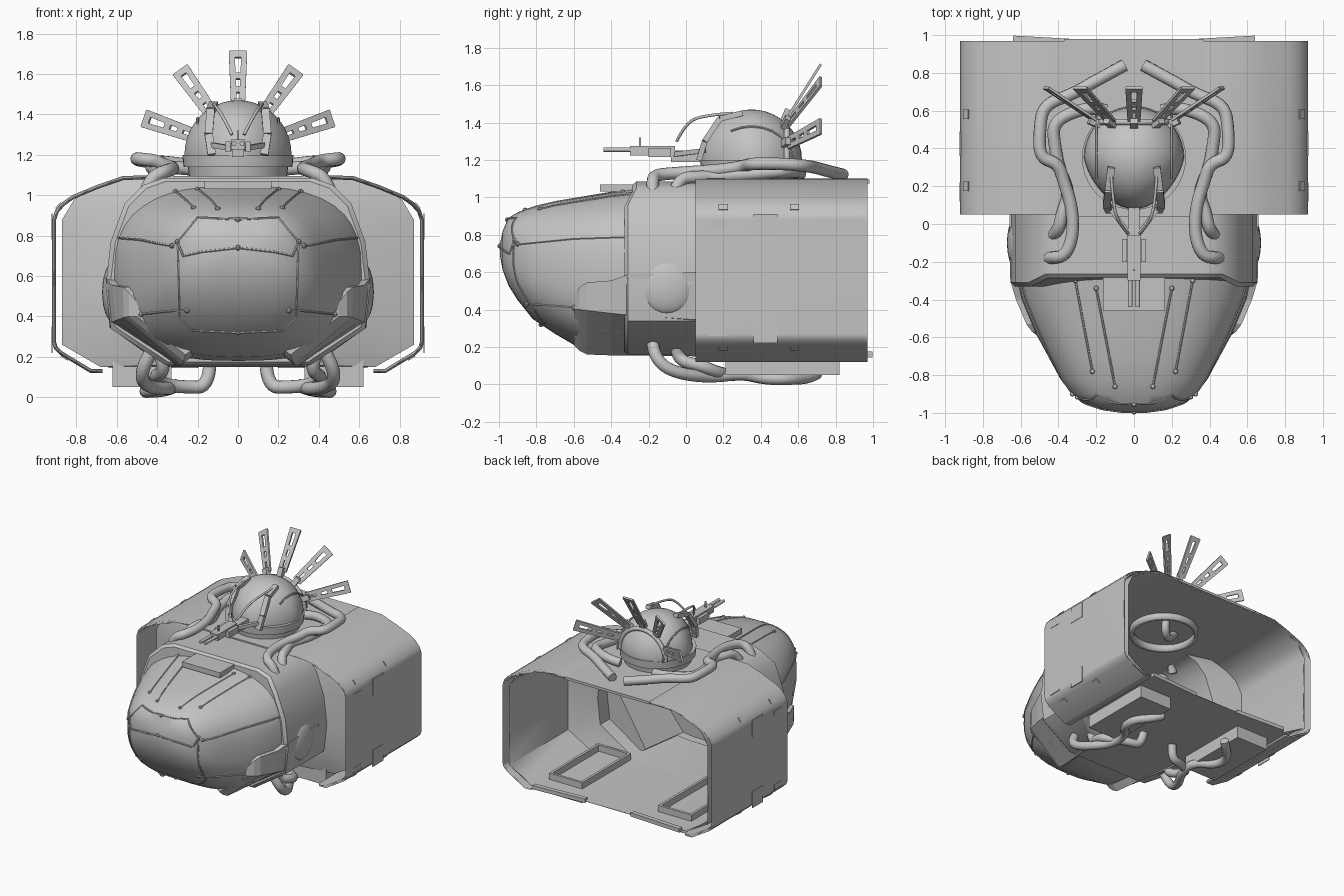
import bpy, bmesh, math
from mathutils import Vector, Matrix
from mathutils.bvhtree import BVHTree

if "Cube" in bpy.data.objects:
    bpy.data.objects.remove(bpy.data.objects["Cube"])

grey = bpy.data.materials.new("plain_grey")
grey.use_nodes = True
grey.diffuse_color = (0.55, 0.55, 0.55, 1)
grey.node_tree.nodes["Principled BSDF"].inputs["Base Color"].default_value = (0.55, 0.55, 0.55, 1)
smooth_parts = []


def finish(name, bm, smooth=False):
    bmesh.ops.recalc_face_normals(bm, faces=bm.faces)
    mesh = bpy.data.meshes.new(name)
    bm.to_mesh(mesh)
    bm.free()
    return add(name, mesh, smooth)


def add(name, mesh, smooth):
    mesh.materials.clear()
    mesh.materials.append(grey)
    ob = bpy.data.objects.new(name, mesh)
    bpy.context.collection.objects.link(ob)
    if smooth:
        smooth_parts.append(ob)
    return ob


def loft_bm(rings, closed=True, cap_start=False, cap_end=False):
    bm = bmesh.new()
    rows = [[bm.verts.new(p) for p in ring] for ring in rings]
    n = len(rows[0])
    for a, b in zip(rows, rows[1:]):
        for i in range(n if closed else n - 1):
            j = (i + 1) % n
            bm.faces.new((a[i], a[j], b[j], b[i]))
    if cap_start:
        bm.faces.new(rows[0])
    if cap_end:
        bm.faces.new(rows[-1])
    return bm


def thicken(ob, amount):
    mod = ob.modifiers.new("thickness", 'SOLIDIFY')
    mod.thickness = amount
    mod.offset = -1


def bar(name, a, b, width, depth, side=(1, 0, 0)):
    """Rectangular bar from a to b; side is its width direction."""
    a, b, side = Vector(a), Vector(b), Vector(side)
    d = (b - a).normalized()
    u = (side - d * side.dot(d)).normalized()
    v = d.cross(u)
    corners = [(-1, -1), (1, -1), (1, 1), (-1, 1)]
    rings = [[p + u * s * width / 2 + v * t * depth / 2 for s, t in corners] for p in (a, b)]
    return finish(name, loft_bm(rings, True, True, True))


def box(name, lo, hi):
    x, y = (lo[0] + hi[0]) / 2, (lo[1] + hi[1]) / 2
    return bar(name, (x, y, lo[2]), (x, y, hi[2]), hi[0] - lo[0], hi[1] - lo[1])


def tube(name, pts, r, soft=True, sides=4):
    cu = bpy.data.curves.new(name, 'CURVE')
    cu.dimensions = '3D'
    cu.bevel_depth, cu.bevel_resolution, cu.use_fill_caps = r, sides, True
    sp = cu.splines.new('NURBS' if soft else 'POLY')
    sp.points.add(len(pts) - 1)
    for q, p in zip(sp.points, pts):
        q.co = (*p, 1)
    if soft:
        sp.use_endpoint_u, sp.order_u, sp.resolution_u = True, 3, 5
    tmp = bpy.data.objects.new(name + "_path", cu)
    bpy.context.collection.objects.link(tmp)
    dg = bpy.context.evaluated_depsgraph_get()
    mesh = bpy.data.meshes.new_from_object(tmp.evaluated_get(dg))
    bpy.data.objects.remove(tmp)
    return add(name, mesh, True)


def cylinder(name, y, z0, z1, r0, r1, segs=40):
    rings = [[(r * math.cos(2 * math.pi * i / segs), y + r * math.sin(2 * math.pi * i / segs), z)
              for i in range(segs)] for r, z in ((r0, z0), (r1, z1))]
    return finish(name, loft_bm(rings, True, True, True), True)


def ball(loc, scale, segs=32):
    bm = bmesh.new()
    bmesh.ops.create_uvsphere(bm, u_segments=segs, v_segments=segs // 2, radius=1)
    bm.transform(Matrix.Translation(loc) @ Matrix.Diagonal((*scale, 1)))
    return bm


def mirror_x(pts, s):
    return [(s * p[0], *p[1:]) for p in pts]


# Rounded nose: y, half width, top, bottom
nose_rings = []
for y, w, top, bot in [(-.995, .06, .75, .69), (-.98, .17, .82, .61), (-.95, .26, .89, .53), (-.9, .33, .92, .45),
                       (-.82, .39, .95, .35), (-.7, .455, .98, .27), (-.58, .52, 1.0, .2), (-.4, .595, 1.03, .18),
                       (-.25, .63, 1.05, .18)]:
    ring = []
    for i in range(40):
        a = 2 * math.pi * i / 40
        c, s = math.cos(a), math.sin(a)
        ring.append((w * math.copysign(abs(c) ** .74, c), y,
                     (top + bot) / 2 + (top - bot) / 2 * math.copysign(abs(s) ** .74, s)))
    nose_rings.append(ring)
nose_bm = loft_bm(nose_rings, True, True, False)
nose_bvh = BVHTree.FromBMesh(nose_bm)
finish("nose", nose_bm, True)

# Raised seams laid on the nose
AIM = {'front': lambda u, v: ((u, -3, v), (0, 1, 0)),
       'top': lambda u, v: ((u, v, 3), (0, 0, -1)),
       'side': lambda u, v: ((3, u, v), (-1, 0, 0))}


def seam(name, aim, pts):
    path = []
    for (u0, v0), (u1, v1) in zip(pts, pts[1:]):
        for k in range(9):
            o, d = AIM[aim](u0 + (u1 - u0) * k / 8, v0 + (v1 - v0) * k / 8)
            hit = nose_bvh.ray_cast(Vector(o), Vector(d))[0]
            if hit:
                path.append(hit)
    for s, tag in ((1, "left"), (-1, "right")):
        tube(f"{name}_{tag}", mirror_x(path, s), .006, False, 1)
        for p in (path[0], path[-1]):
            finish(f"{name}_joint_{tag}", ball((s * p.x, p.y, p.z), (.014,) * 3, 8), True)


seam("window_seam", 'front', [(.3, .77), (.29, .4), (.22, .33), (0, .32)])
seam("window_top_seam", 'front', [(.3, .77), (.27, .7), (.18, .72), (0, .74)])
seam("brow_seam", 'front', [(.3, .77), (.2, .89), (0, .88)])
seam("roof_seam_inner", 'top', [(.1, -.86), (.2, -.34)])
seam("roof_seam_outer", 'top', [(.22, -.78), (.31, -.3)])
seam("cheek_seam_upper", 'side', [(-.9, .75), (-.6, .78), (-.3, .79)])
seam("cheek_seam_lower", 'side', [(-.85, .43), (-.6, .41)])

# Hull: narrow collar stepping out into the wide open-backed bay
narrow = [(.37, 1.085), (.47, 1.05), (.56, .96), (.63, .77), (.655, .55), (.63, .34), (.36, .16)]
wide = [(.57, 1.08), (.7, 1.04), (.81, .98), (.87, .88), (.87, .6), (.87, .26), (.68, .15)]


def hull_ring(half, y, k=1.0, lean=0.0):
    half = [(x * k, y + lean * (z > 1), .6 + (z - .6) * k) for x, z in half]
    return half + mirror_x(reversed(half), -1)


hull = finish("hull", loft_bm([hull_ring(narrow, -.33, .965, .045), hull_ring(narrow, -.31, 1, .045),
                               hull_ring(narrow, .17), hull_ring(wide, .23), hull_ring(wide, .96)],
                              True, True, False), True)
thicken(hull, .012)
box("roof_plate", (-.37, .04, 1.075), (.37, .98, 1.095))
box("brow_step", (-.165, -.46, 1.03), (.165, -.25, 1.07))

shell_profile = [(.37, 1.1), (.57, 1.095), (.7, 1.05), (.82, 1.0), (.87, .965), (.905, .925), (.92, .88), (.92, .27),
                 (.91, .24), (.88, .21), (.73, .12), (.67, .12)]
for s, tag in ((1, "left"), (-1, "right")):
    # Outer side shell, its thickness growing inward, with trim plates
    shell = finish(f"side_shell_{tag}", loft_bm([[(s * x, y, z) for x, z in shell_profile] for y in (.05, .97)],
                                               False), True)
    outward = max(shell.data.polygons, key=lambda p: p.area).normal.x * s > 0
    thicken(shell, .02 if outward else -.02)
    for y in (.2, .58):
        bar(f"upper_tab_{tag}", (s * .875, y, .961), (s * .9, y, .932), .05, .012, (0, 1, 0))
        bar(f"lower_tab_{tag}", (s * .875, y, .207), (s * .84, y, .186), .05, .012, (0, 1, 0))
    for y0, y1, z0, z1 in [(.36, .49, .78, .91), (.36, .49, .22, .35), (.12, .22, .84, .88), (.12, .22, .26, .3)]:
        box(f"side_patch_{tag}", (s * .92 - .003, y0, z0), (s * .92 + .003, y1, z1))
    bar(f"rear_sill_{tag}", (s * .2, .955, .16), (s * .64, .98, .16), .035, .03, (0, 1, 0))

    # Jaw armour: top edge, crease and underside edge at each station
    jaw = []
    for y, xt, zt, xm, zm, xl, zb in [(-.6, .49, .46, .5, .4, .26, .21), (-.57, .54, .52, .54, .4, .27, .18),
                                      (-.53, .57, .545, .565, .395, .28, .16), (-.4, .625, .555, .605, .38, .29, .155),
                                      (-.3, .655, .59, .63, .37, .3, .155), (.06, .66, .6, .635, .345, .36, .15)]:
        jaw.append([(s * x, y, z) for x, z in [(xt, zt), (xm, zm), (xl, zb), (xl - .05, zb + .04), (xt - .1, zt)]])
    finish(f"jaw_armour_{tag}", loft_bm(jaw, True, True, True))
    finish(f"side_disc_{tag}", ball((s * .62, -.1, .52), (.052, .145, .145)), True)

    # Open ducts in the floor
    for x in (.34, .61):
        bar(f"duct_side_{tag}", (s * x, .21, .13), (s * x, .82, .13), .02, .16)
    for y in (.22, .81):
        bar(f"duct_end_{tag}", (s * .33, y, .13), (s * .62, y, .13), .02, .16, (0, 1, 0))
    box(f"duct_base_{tag}", (s * .475 - .145, .22, .05), (s * .475 + .145, .8, .065))

    # Hoses above and below
    hoses = {
        "upper_hose_outer": [(.47, -.18, .97), (.44, -.18, 1.08), (.36, -.17, 1.12), (.32, -.05, 1.13),
                             (.33, .1, 1.14), (.37, .22, 1.15), (.4, .32, 1.17), (.5, .35, 1.18), (.5, .5, 1.18),
                             (.48, .63, 1.17), (.32, .69, 1.16), (.2, .76, 1.14), (.05, .84, 1.12)],
        "upper_hose_inner": [(.43, -.06, 1.03), (.4, -.04, 1.1), (.38, .06, 1.11), (.34, .16, 1.11),
                             (.4, .3, 1.12), (.42, .42, 1.13), (.43, .52, 1.14), (.36, .58, 1.14),
                             (.22, .62, 1.13), (.15, .6, 1.12)],
        "lower_hose_outer": [(.4, -.18, .27), (.46, -.18, .18), (.48, -.12, .09), (.44, .0, .05), (.34, .15, .04),
                             (.33, .3, .06), (.45, .42, .03), (.46, .55, .03), (.35, .66, .035), (.3, .7, .06)],
        "lower_hose_inner": [(.38, -.05, .2), (.36, -.05, .13), (.42, .08, .1), (.36, .18, .06), (.25, .24, .05),
                             (.15, .26, .05), (.14, .28, .15)]}
    for part, pts in hoses.items():
        tube(f"{part}_{tag}", mirror_x(pts, s), .033)

    # Straps and cables joining the gun to the dome
    strap = mirror_x([(.12, .3, 1.45), (.135, .18, 1.42), (.145, .1, 1.3), (.13, .07, 1.2)], s)
    for a, b in zip(strap, strap[1:]):
        bar(f"dome_strap_{tag}", a, b, .04, .03)
    bar(f"gun_strut_{tag}", (s * .14, .1, 1.25), (s * .02, -.06, 1.23), .025, .025, (0, 0, 1))
    tube(f"gun_cable_{tag}", mirror_x([(.03, -.05, 1.3), (.08, .0, 1.4), (.11, .1, 1.44), (.12, .25, 1.45)], s), .008)
    tube(f"gun_barrel_{tag}", mirror_x([(.02, -.44, 1.255), (.02, -.2, 1.255)], s), .012, False)
    bar(f"gun_magazine_{tag}", (s * .05, -.2, 1.24), (s * .05, -.08, 1.24), .025, .05)
    tube(f"dome_seam_{tag}", [(s * .2, .35 + .22 * math.cos(a), 1.2 + .18 * math.sin(a))
                              for a in [math.pi * k / 12 for k in range(9)]], .007, False, 1)

# Turret dome, flattened toward the front
dome = ball((0, .35, 1.2), (.265, .27, .27), 40)
bmesh.ops.bisect_plane(dome, geom=dome.verts[:] + dome.edges[:] + dome.faces[:], plane_co=(0, 0, 1.17),
                       plane_no=(0, 0, -1), clear_outer=True)
for v in dome.verts:
    if v.co.y < .35:
        v.co.x *= 1 - .2 * (.35 - v.co.y) / .27
finish("turret_dome", dome, True)
cylinder("turret_ring", .35, 1.14, 1.2, .27, .275)
cylinder("turret_base", .35, 1.08, 1.15, .24, .25)
basket = finish("turret_basket", loft_bm([[(.26 * math.cos(i * math.pi / 16), .35 + .26 * math.sin(i * math.pi / 16), z)
                                          for i in range(32)] for z in (1.02, 1.08)]), True)
thicken(basket, .03)
tube("basket_hose", [(.1, .5, 1.07), (.12, .5, .97), (.0, .4, .95), (-.1, .35, 1.07)], .03)
tube("dome_rear_arch", [(.2 * math.cos(a), .54, 1.2 + .2 * math.sin(a))
                        for a in [math.pi * k / 16 for k in range(17)]], .016)

# Gun body
box("gun_body", (-.035, -.3, 1.225), (.035, -.06, 1.275))
box("gun_mount", (-.03, -.08, 1.19), (.03, .12, 1.25))
box("gun_sight", (-.005, -.25, 1.27), (.005, -.24, 1.32))

# Fan of slotted fins behind the dome
for deg in (-71, -35.5, 0, 35.5, 71):
    t = math.radians(deg)
    r, w = Vector((math.sin(t), 0, math.cos(t))), Vector((math.cos(t), 0, -math.sin(t)))
    base, tip = Vector((0, .55, 1.22)) + r * .22, Vector((0, .72, 1.22)) + r * .49
    for s in (1, -1):
        bar("fin_rail", base + w * s * .02, tip + w * s * .031, .029, .014, w)
    for f in (.05, .3, .55, .95):
        p, d = base.lerp(tip, f), (tip - base).normalized() * .018
        bar("fin_crosspiece", p - d, p + d, .055 + .03 * f, .014, w)
    bar("fin_foot", base - r * .04 - Vector((0, .03, 0)), base + r * .03, .04, .04, w)

# Smooth the rounded parts, keeping their edges sharp and broad panels flat
bpy.ops.object.select_all(action='DESELECT')
for ob in smooth_parts:
    ob.select_set(True)
bpy.context.view_layer.objects.active = smooth_parts[0]
bpy.ops.object.shade_smooth_by_angle(angle=math.radians(35))
for ob in smooth_parts:
    if "shell" in ob.name or ob is hull:
        ob.modifiers.new("panel_normals", 'WEIGHTED_NORMAL').keep_sharp = True
